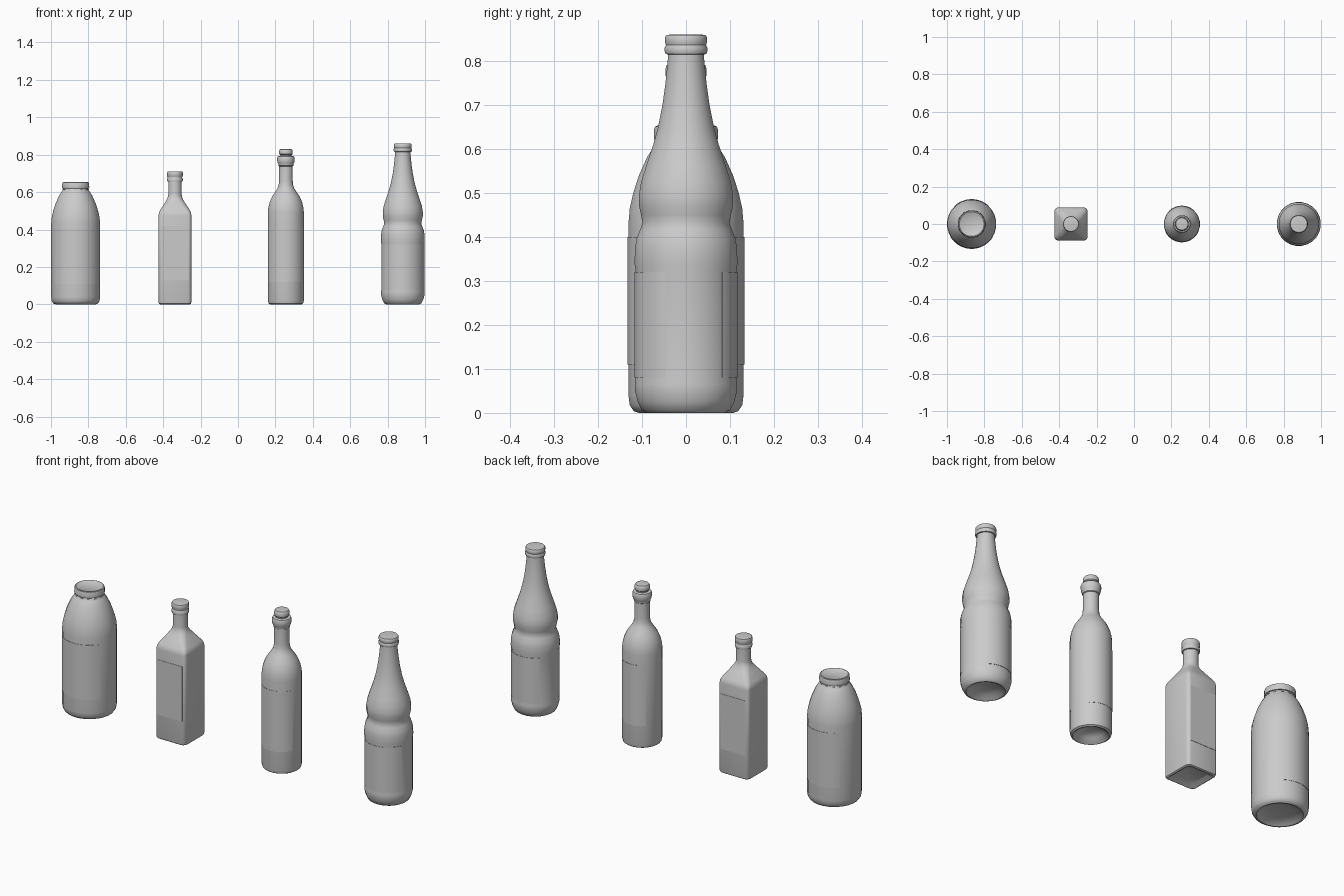
import bpy, bmesh, math

K = 6  # segments per quarter turn


def ring(half, corner):
    """Rounded square outline; a circle when corner == half."""
    pts = []
    for q in range(4):
        for i in range(K):
            a = math.radians(90) * (q + (i + 0.5) / K)
            m = math.radians(90) * (q + 0.5)
            d = (half - corner) * math.sqrt(2)
            pts.append((d * math.cos(m) + corner * math.cos(a),
                        d * math.sin(m) + corner * math.sin(a)))
    return pts


def finish(name, bm, x, angle=40):
    bmesh.ops.recalc_face_normals(bm, faces=bm.faces)
    me = bpy.data.meshes.new(name)
    bm.to_mesh(me)
    bm.free()
    ob = bpy.data.objects.new(name, me)
    bpy.context.collection.objects.link(ob)
    ob.location.x = x
    bpy.ops.object.select_all(action='DESELECT')
    ob.select_set(True)
    bpy.context.view_layer.objects.active = ob
    bpy.ops.object.shade_smooth_by_angle(angle=math.radians(angle))
    return ob


def loft(name, x, profile):
    """Skin a stack of (half width, z[, corner radius]) rings, capped at both ends."""
    bm = bmesh.new()
    rings = []
    for p in profile:
        c = p[2] if len(p) > 2 else p[0]
        rings.append([bm.verts.new((a, b, p[1])) for a, b in ring(p[0], c)])
    n = 4 * K
    for lo, hi in zip(rings, rings[1:]):
        for i in range(n):
            bm.faces.new((lo[i], lo[(i + 1) % n], hi[(i + 1) % n], hi[i]))
    bm.faces.new(rings[0][::-1])
    bm.faces.new(rings[-1])
    return finish(name, bm, x)


def wrap_label(name, x, r, z0, z1, facing, spread):
    """Thin curved paper label centred on the facing angle."""
    bm = bmesh.new()
    steps = 24
    cols = []
    for i in range(steps + 1):
        a = math.radians(facing - spread + 2 * spread * i / steps)
        cols.append([bm.verts.new((q * math.cos(a), q * math.sin(a), z))
                     for q, z in ((r - 0.003, z0), (r + 0.001, z0),
                                  (r + 0.001, z1), (r - 0.003, z1))])
    for a, b in zip(cols, cols[1:]):
        for j in range(4):
            k = (j + 1) % 4
            bm.faces.new((a[j], b[j], b[k], a[k]))
    bm.faces.new(cols[0])
    bm.faces.new(cols[-1][::-1])
    finish(name, bm, x)


def flat_label(name, x, y, w, z0, z1):
    bm = bmesh.new()
    bmesh.ops.create_cube(bm, size=1)
    for v in bm.verts:
        v.co = (v.co.x * w, y + v.co.y * 0.003,
                (z0 + z1) / 2 + v.co.z * (z1 - z0))
    finish(name, bm, x)


# Wide juice jar with a lid
X = -0.868
loft("jar_body", X, [(0.06, 0.018), (0.095, 0.008), (0.108, 0), (0.12, 0.004), (0.129, 0.018),
                     (0.132, 0.04), (0.132, 0.43), (0.129, 0.465), (0.121, 0.50),
                     (0.108, 0.54), (0.090, 0.58), (0.075, 0.604), (0.068, 0.612), (0.066, 0.63)])
loft("jar_lid", X, [(0.066, 0.619), (0.072, 0.62), (0.074, 0.625), (0.073, 0.632),
                    (0.073, 0.645), (0.071, 0.651), (0.066, 0.653), (0.062, 0.650)])
# Small thread lugs below the lid
for i in range(12):
    bm = bmesh.new()
    bmesh.ops.create_cube(bm, size=1)
    for v in bm.verts:
        v.co = (0.0685 + v.co.x * 0.006, v.co.y * 0.01, 0.614 + v.co.z * 0.006)
    lug = finish("jar_thread_lug", bm, X)
    lug.rotation_euler.z = math.radians(30 * i)
wrap_label("jar_front_label", X, 0.132, 0.11, 0.40, -90, 58)
wrap_label("jar_back_label", X, 0.132, 0.11, 0.40, 90, 45)

# Square oil bottle
X = -0.337
loft("square_bottle_body", X, [(0.06, 0.015, 0.02), (0.074, 0.002, 0.02), (0.08, 0, 0.022),
                               (0.086, 0.004, 0.022), (0.088, 0.012, 0.02), (0.088, 0.475, 0.02),
                               (0.086, 0.49, 0.022), (0.080, 0.503, 0.025), (0.056, 0.54, 0.03),
                               (0.044, 0.56, 0.034), (0.038, 0.575), (0.036, 0.59), (0.036, 0.665)])
loft("square_bottle_cap", X, [(0.036, 0.656), (0.041, 0.657), (0.042, 0.662), (0.042, 0.672),
                              (0.039, 0.677), (0.039, 0.681), (0.042, 0.685), (0.042, 0.705),
                              (0.040, 0.710), (0.036, 0.711)])
for side, y in (("front", -0.088), ("back", 0.088)):
    flat_label("square_bottle_%s_label" % side, X, y, 0.145, 0.13, 0.42)

# Wine bottle with a stopper
X = 0.256
loft("wine_bottle_body", X, [(0.03, 0.035), (0.06, 0.022), (0.078, 0.002), (0.085, 0), (0.093, 0.005),
                             (0.097, 0.02), (0.097, 0.49), (0.095, 0.515), (0.088, 0.545),
                             (0.075, 0.575), (0.057, 0.602), (0.045, 0.620), (0.039, 0.638),
                             (0.037, 0.66), (0.036, 0.745)])
loft("wine_bottle_lip", X, [(0.036, 0.738), (0.040, 0.741), (0.041, 0.750), (0.045, 0.757),
                            (0.047, 0.770), (0.047, 0.783), (0.044, 0.791), (0.034, 0.793)])
loft("wine_stopper", X, [(0.030, 0.785), (0.030, 0.798), (0.036, 0.803), (0.037, 0.812),
                         (0.036, 0.823), (0.032, 0.829), (0.026, 0.830)])
wrap_label("wine_front_label", X, 0.097, 0.12, 0.44, -90, 66)
wrap_label("wine_back_label", X, 0.097, 0.12, 0.44, 90, 45)

# Waisted soda bottle
X = 0.881
loft("soda_bottle_body", X, [(0.06, 0.02), (0.08, 0.004), (0.09, 0), (0.101, 0.006), (0.111, 0.026),
                             (0.117, 0.05), (0.117, 0.065), (0.116, 0.075), (0.116, 0.325),
                             (0.118, 0.34), (0.117, 0.375), (0.113, 0.397), (0.105, 0.417),
                             (0.100, 0.432), (0.103, 0.450), (0.108, 0.472), (0.108, 0.495),
                             (0.103, 0.525), (0.092, 0.56), (0.075, 0.61), (0.064, 0.65),
                             (0.054, 0.70), (0.047, 0.75), (0.042, 0.80), (0.041, 0.82)])
loft("soda_cap", X, [(0.041, 0.815), (0.047, 0.816), (0.049, 0.822), (0.049, 0.830),
                     (0.046, 0.836), (0.048, 0.842), (0.048, 0.854), (0.045, 0.859), (0.038, 0.860)])
wrap_label("soda_front_label", X, 0.116, 0.08, 0.32, -90, 67)
wrap_label("soda_back_label", X, 0.116, 0.08, 0.32, 90, 45)
